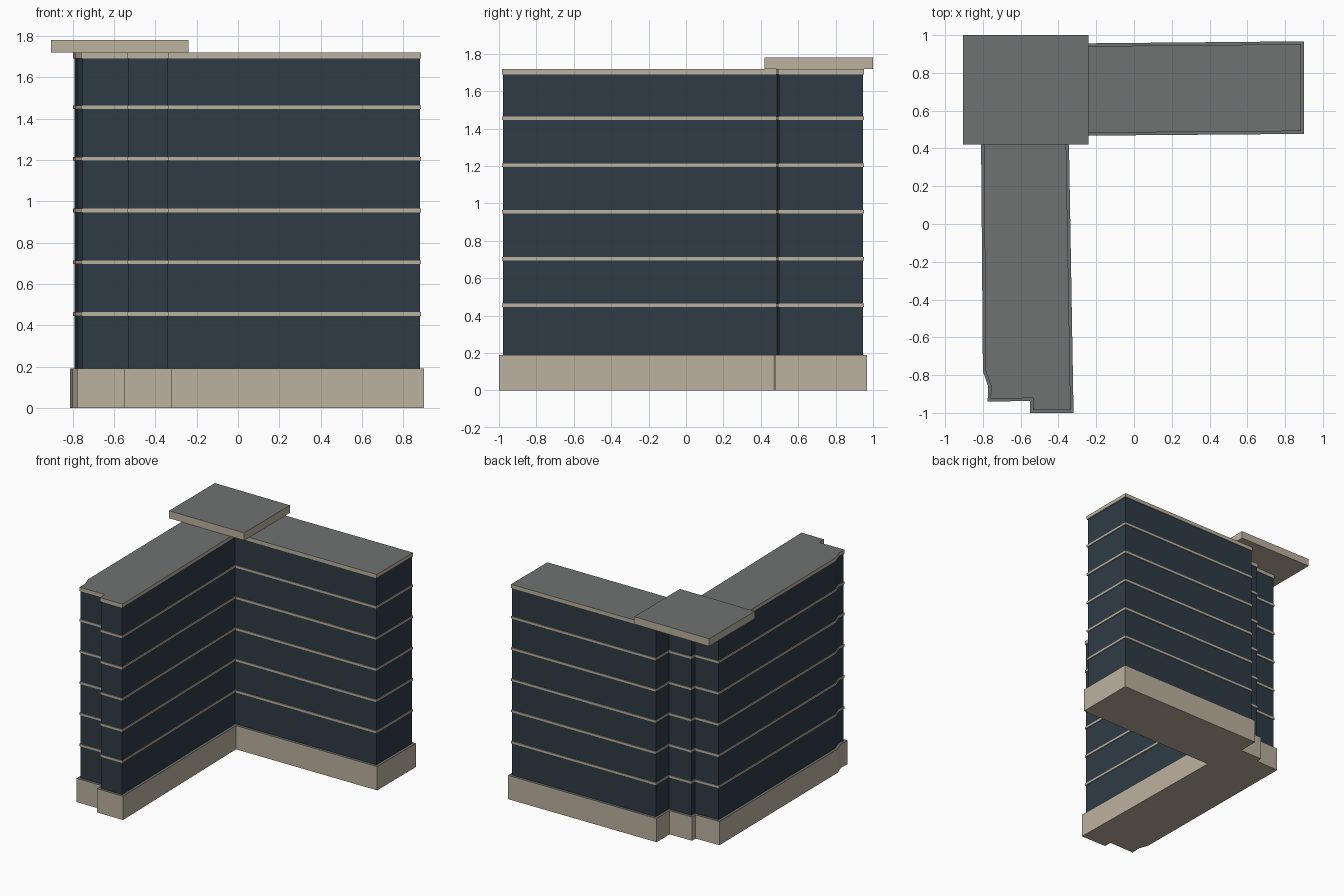
import bpy, bmesh
from mathutils import Vector

if "Cube" in bpy.data.objects:
    bpy.data.objects.remove(bpy.data.objects["Cube"])


def material(name, rgb):
    m = bpy.data.materials.new(name)
    m.diffuse_color = (*rgb, 1)
    m.use_nodes = True
    m.node_tree.nodes["Principled BSDF"].inputs["Base Color"].default_value = m.diffuse_color
    return m


STONE = material("beige_stone", (0.50, 0.44, 0.345))
GLASS = material("dark_blue_glass", (0.028, 0.044, 0.060))
ROOF = material("grey_roofing", (0.162, 0.168, 0.166))

# L-shaped footprint, counter-clockwise from the front right corner of the long wing
FOOTPRINT = [Vector(p) for p in [
    (-0.32, -1.0), (-0.345, 0.467), (0.90, 0.477), (0.90, 0.967),
    (-0.408, 0.955), (-0.408, 0.79), (-0.605, 0.787), (-0.605, 0.742),
    (-0.812, 0.735), (-0.80, -0.78), (-0.772, -0.86), (-0.775, -0.94),
    (-0.55, -0.937), (-0.55, -1.0)]]


def inset(points, d):
    """Move every edge of a counter-clockwise outline inwards by d."""
    result = []
    for i, p in enumerate(points):
        e1 = (p - points[i - 1]).normalized()
        e2 = (points[(i + 1) % len(points)] - p).normalized()
        n1, n2 = Vector((-e1.y, e1.x)), Vector((-e2.y, e2.x))
        result.append(p + (n1 + n2) * (d / (1 + n1.dot(n2))))
    return result


def prism(name, points, z0, z1, side, top=None):
    """Extrude an outline from z0 to z1; upward faces may have their own material."""
    bm = bmesh.new()
    face = bm.faces.new([bm.verts.new((p.x, p.y, z0)) for p in points])
    ext = bmesh.ops.extrude_face_region(bm, geom=[face], use_keep_orig=True)
    verts = [g for g in ext["geom"] if isinstance(g, bmesh.types.BMVert)]
    bmesh.ops.translate(bm, verts=verts, vec=(0, 0, z1 - z0))
    bmesh.ops.recalc_face_normals(bm, faces=bm.faces)
    bm.normal_update()
    mesh = bpy.data.meshes.new(name)
    mesh.materials.append(side)
    if top:
        mesh.materials.append(top)
        for f in bm.faces:
            f.material_index = 1 if f.normal.z > 0.5 else 0
    bm.to_mesh(mesh)
    bm.free()
    obj = bpy.data.objects.new(name, mesh)
    bpy.context.collection.objects.link(obj)
    return obj


# Plinth and glazed body
prism("plinth", FOOTPRINT, 0, 0.19, STONE, ROOF)
prism("glazed_walls", inset(FOOTPRINT, 0.021), 0.185, 1.70, GLASS)

# Thin floor bands and the roof edge
band_outline = inset(FOOTPRINT, 0.015)
for i in range(5):
    z = 0.455 + 0.25 * i
    prism(f"floor_band_{i + 1}", band_outline, z - 0.009, z + 0.009, STONE)
prism("roof_slab", band_outline, 1.69, 1.72, STONE, ROOF)

# Overhanging canopy over the corner
canopy = [Vector(p) for p in [(-0.905, 0.42), (-0.24, 0.42), (-0.24, 1.0), (-0.905, 1.0)]]
prism("corner_canopy", canopy, 1.72, 1.78, STONE, ROOF)
